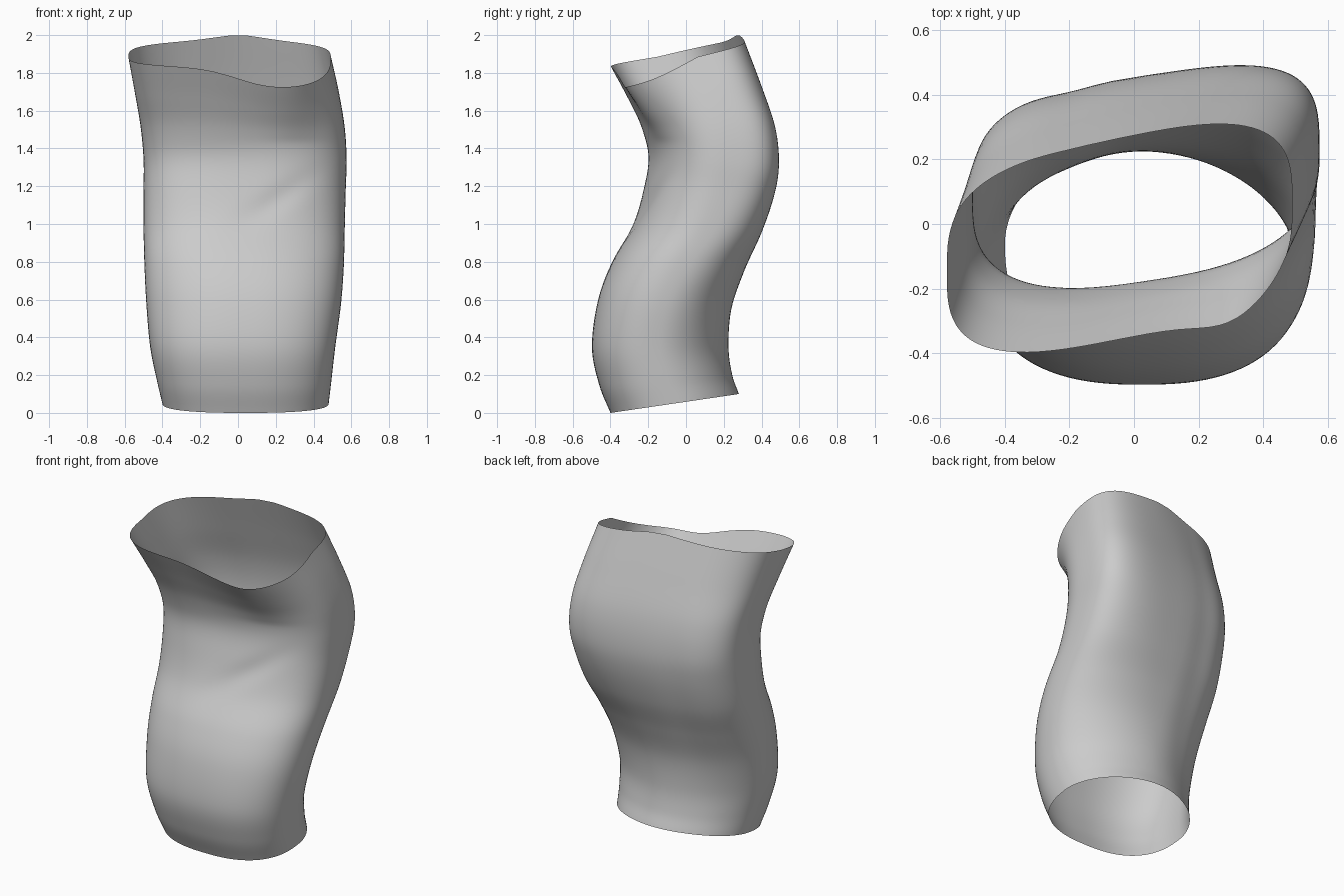
import bpy, bmesh, math
from mathutils import Vector

if "Cube" in bpy.data.objects:
    bpy.data.objects.remove(bpy.data.objects["Cube"])

# Ring stations: z front, z back, y front, y back, x left, x right, skew, squareness front, back
RINGS = [
    (0.00, 0.10, -0.400, 0.280, -0.40, 0.480, 0.00, 2.5, 1.9),
    (0.15, 0.20, -0.460, 0.245, -0.43, 0.495, 0.00, 2.5, 1.9),
    (0.35, 0.35, -0.498, 0.225, -0.465, 0.515, 0.00, 2.5, 1.9),
    (0.60, 0.55, -0.465, 0.240, -0.485, 0.545, 0.01, 2.4, 2.1),
    (0.80, 0.75, -0.390, 0.305, -0.495, 0.560, 0.04, 2.4, 2.4),
    (1.00, 0.95, -0.275, 0.385, -0.500, 0.565, 0.09, 2.4, 2.8),
    (1.20, 1.15, -0.210, 0.440, -0.500, 0.570, 0.13, 2.5, 3.1),
    (1.36, 1.32, -0.182, 0.455, -0.500, 0.575, 0.15, 2.7, 3.4),
    (1.50, 1.52, -0.210, 0.430, -0.515, 0.565, 0.17, 2.8, 3.4),
    (1.63, 1.75, -0.270, 0.360, -0.545, 0.535, 0.19, 2.9, 3.2),
    (1.77, 2.00, -0.348, 0.275, -0.580, 0.490, 0.20, 3.0, 3.2),
]
SIDES, STEPS = 96, 7


def spline(t):
    """Catmull-Rom blend of the ring stations."""
    i = min(int(t), len(RINGS) - 2)
    f = t - i
    b, c = RINGS[i], RINGS[i + 1]
    a = RINGS[i - 1] if i > 0 else [2 * p - q for p, q in zip(b, c)]
    d = RINGS[i + 2] if i + 2 < len(RINGS) else [2 * q - p for p, q in zip(b, c)]
    return [0.5 * (2 * q + (r - p) * f + (2 * p - 5 * q + 4 * r - s) * f * f
                   + (3 * q - p - 3 * r + s) * f ** 3) for p, q, r, s in zip(a, b, c, d)]


def power(v, n):
    return math.copysign(abs(v) ** (2 / n), v)


def bump(x, z, cx, cz, wx, wz):
    return math.exp(-((x - cx) / wx) ** 2 - ((z - cz) / wz) ** 2)


def point(t, ang):
    zf, zb, yf, yb, xl, xr, skew, nf, nb = spline(t)
    n = nf if math.sin(ang) < 0 else nb
    u, v = power(math.cos(ang), n), power(math.sin(ang), n)
    x = (xl + xr) / 2 + u * (xr - xl) / 2
    y = (yf + yb) / 2 + v * (yb - yf) / 2 + skew * x
    z = (zf + zb) / 2 + v * (zb - zf) / 2
    front, back = max(-v, 0), max(v, 0)
    # Uneven rim: the front dips to the right, the back has a gentle hump
    top = max(0, (t - 7.5) / 2.5)
    z -= top * front * 0.065 * math.tanh(x / 0.2)
    z -= top * back * 0.045 * x * x / (x * x + 0.04)
    y -= top * front * 0.05 * bump(x, 0, 0.32, 0, 0.15, 1)
    # Diagonal pinch on the front and shallow groove down the back
    y += front * 0.015 * bump(x, z - 0.6 * x, 0.2, 1.0, 0.18, 0.07)
    y -= back * 0.012 * bump(x, z, -0.2, 1.0, 0.1, 0.8)
    return Vector((x, y, z))


# Open sleeve
bm = bmesh.new()
count = (len(RINGS) - 1) * STEPS
rows = [[bm.verts.new(point(k / STEPS, 2 * math.pi * j / SIDES)) for j in range(SIDES)]
        for k in range(count + 1)]
for lo, hi in zip(rows, rows[1:]):
    for j in range(SIDES):
        k = (j + 1) % SIDES
        bm.faces.new((lo[j], lo[k], hi[k], hi[j])).smooth = True
mesh = bpy.data.meshes.new("sleeve")
bm.to_mesh(mesh)
bm.free()
bpy.context.collection.objects.link(bpy.data.objects.new("sleeve", mesh))
